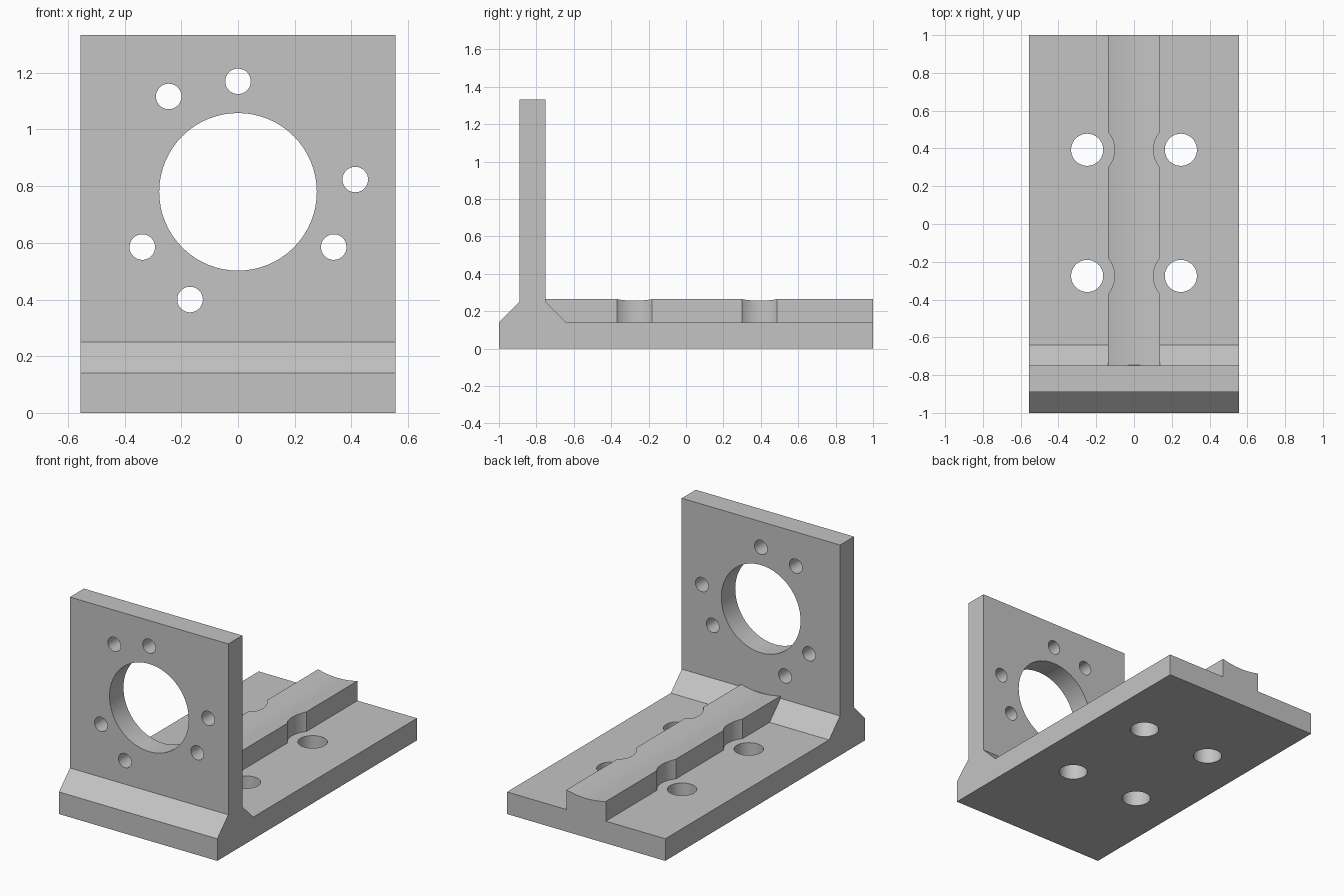
import bpy, bmesh
from math import sin, cos, pi, radians, sqrt
from mathutils import Matrix, Vector

cube = bpy.data.objects.get("Cube")
if cube:
    bpy.data.objects.remove(cube, do_unlink=True)

GREY = (0.55, 0.55, 0.55, 1)
mat = bpy.data.materials.new("plain grey")
mat.use_nodes = True
mat.diffuse_color = GREY
mat.node_tree.nodes["Principled BSDF"].inputs["Base Color"].default_value = GREY

HALF_W = 0.555      # half width of the bracket
BASE_T = 0.14       # base thickness
BORE_Z = 0.78       # height of the large bore


def make_object(name, bm):
    bmesh.ops.recalc_face_normals(bm, faces=bm.faces)
    mesh = bpy.data.meshes.new(name)
    bm.to_mesh(mesh)
    bm.free()
    obj = bpy.data.objects.new(name, mesh)
    obj.data.materials.append(mat)
    bpy.context.collection.objects.link(obj)
    return obj


def prism(name, points, direction):
    """Extrude a closed outline of 3D points along a direction."""
    bm = bmesh.new()
    face = bm.faces.new([bm.verts.new(p) for p in points])
    new = bmesh.ops.extrude_face_region(bm, geom=[face])["geom"]
    verts = [v for v in new if isinstance(v, bmesh.types.BMVert)]
    bmesh.ops.translate(bm, verts=verts, vec=Vector(direction))
    return make_object(name, bm)


def cylinders(name, specs, depth, rotation=Matrix()):
    """One cutter holding several cylinders, given as (centre, radius)."""
    bm = bmesh.new()
    for centre, r in specs:
        bmesh.ops.create_cone(bm, cap_ends=True, segments=64, radius1=r, radius2=r,
                              depth=depth, matrix=Matrix.Translation(centre) @ rotation)
    obj = make_object(name, bm)
    obj.hide_render = True
    return obj


def combine(target, other, operation):
    mod = target.modifiers.new(operation.title(), "BOOLEAN")
    mod.operation, mod.solver, mod.object = operation, "EXACT", other
    bpy.context.view_layer.objects.active = target
    bpy.ops.object.modifier_apply(modifier=mod.name)
    bpy.data.objects.remove(other, do_unlink=True)


# Base and upright plate with chamfered foot, as one side profile
profile = [(-1, 0), (1, 0), (1, BASE_T), (-0.64, BASE_T), (-0.75, 0.25),
           (-0.75, 1.333), (-0.89, 1.333), (-0.89, 0.25), (-1, BASE_T)]
bracket = prism("mounting_bracket", [(-HALF_W, y, z) for y, z in profile],
                (2 * HALF_W, 0, 0))

# Central rib with a hollow top concentric with the bore
RIB_W, RIB_TOP, STEPS = 0.138, 0.265, 24
R = sqrt((BORE_Z - RIB_TOP) ** 2 + RIB_W ** 2)
xs = [RIB_W * (1 - 2 * i / STEPS) for i in range(STEPS + 1)]
outline = [(-RIB_W, 0.07), (RIB_W, 0.07)]
outline += [(x, BORE_Z - sqrt(R * R - x * x)) for x in xs]
rib = prism("central_rib", [(x, -0.8, z) for x, z in outline], (0, 1.8, 0))

# Screw head clearances in the rib, then screw holes through the base
screws = [(x, y, 0.1) for x in (-0.248, 0.248) for y in (-0.275, 0.393)]
combine(rib, cylinders("clearance_cutter", [(p, 0.145) for p in screws], 1), "DIFFERENCE")
combine(bracket, rib, "UNION")
combine(bracket, cylinders("screw_cutter", [(p, 0.085) for p in screws], 0.6), "DIFFERENCE")

# Large bore and two rings of three small holes in the upright plate
bores = [((0, -0.82, BORE_Z), 0.278)]
for ring, start in ((0.39, 90), (0.416, 6)):
    for k in range(3):
        a = radians(start + 120 * k)
        bores.append(((ring * cos(a), -0.82, BORE_Z + ring * sin(a)), 0.045))
combine(bracket, cylinders("bore_cutter", bores, 0.3, Matrix.Rotation(pi / 2, 4, "X")),
        "DIFFERENCE")

# Smooth the round walls, keep the machined edges sharp
bpy.ops.object.select_all(action="DESELECT")
bracket.select_set(True)
bpy.context.view_layer.objects.active = bracket
bpy.ops.object.shade_smooth_by_angle(angle=radians(20))
